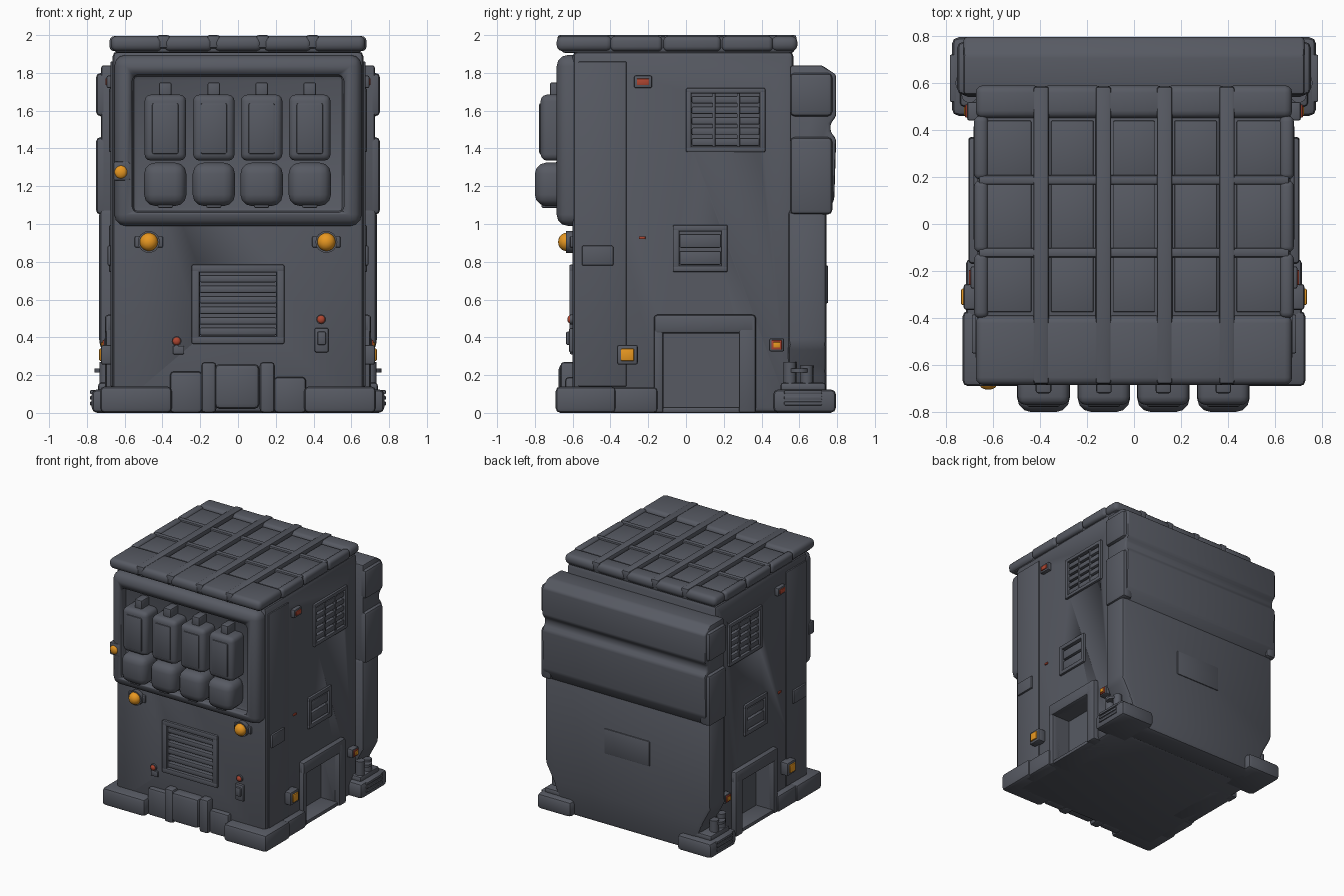
import bpy, bmesh, math
from mathutils import Matrix, Vector

if "Cube" in bpy.data.objects:
    bpy.data.objects.remove(bpy.data.objects["Cube"])


def material(name, rgb):
    m = bpy.data.materials.new(name)
    m.diffuse_color = (*rgb, 1)
    m.use_nodes = True
    m.node_tree.nodes["Principled BSDF"].inputs["Base Color"].default_value = m.diffuse_color
    return m


GREY = material("dark grey metal", (0.095, 0.102, 0.124))
ORANGE = material("orange lamp", (0.80, 0.31, 0.015))
RED = material("red lamp", (0.42, 0.06, 0.03))


def add(name, bm, mat=GREY):
    bmesh.ops.recalc_face_normals(bm, faces=bm.faces)
    me = bpy.data.meshes.new(name)
    bm.to_mesh(me)
    bm.free()
    me.materials.append(mat)
    ob = bpy.data.objects.new(name, me)
    bpy.context.collection.objects.link(ob)
    bpy.ops.object.select_all(action='DESELECT')
    bpy.context.view_layer.objects.active = ob
    ob.select_set(True)
    bpy.ops.object.shade_smooth_by_angle(angle=math.radians(40))
    return ob


def bevel_all(bm, r, seg=2):
    if r:
        bmesh.ops.bevel(bm, geom=bm.edges[:], offset=r, segments=seg, profile=0.5, affect='EDGES')


def box(name, x0, x1, y0, y1, z0, z1, r=0.01, mat=GREY, seg=2):
    bm = bmesh.new()
    bmesh.ops.create_cube(bm, size=1)
    for v in bm.verts:
        v.co = Vector(((x0 + x1) / 2 + v.co.x * (x1 - x0), (y0 + y1) / 2 + v.co.y * (y1 - y0),
                       (z0 + z1) / 2 + v.co.z * (z1 - z0)))
    bevel_all(bm, r, seg)
    return add(name, bm, mat)


# Wall-mounted box: u along the wall, v up, d outward from the model's axis
def wall(face, name, u0, u1, v0, v1, d0, d1, r=0.006, mat=GREY):
    if face == 'front':
        return box(name, u0, u1, -d1, -d0, v0, v1, r, mat)
    if face == 'right':
        return box("right_" + name, d0, d1, u0, u1, v0, v1, r, mat)
    return box("left_" + name, -d1, -d0, u0, u1, v0, v1, r, mat)


def prism(name, pts, plane, a, b, r=0.02):
    to3 = (lambda p, t: (t, p[0], p[1])) if plane == 'yz' else (lambda p, t: (p[0], t, p[1]))
    bm = bmesh.new()
    f = bm.faces.new([bm.verts.new(to3(p, a)) for p in pts])
    ext = bmesh.ops.extrude_face_region(bm, geom=[f])['geom']
    shift = Vector(to3((0, 0), b - a))
    bmesh.ops.translate(bm, vec=shift, verts=[g for g in ext if isinstance(g, bmesh.types.BMVert)])
    bmesh.ops.recalc_face_normals(bm, faces=bm.faces)
    bevel_all(bm, r)
    return add(name, bm)


def rod(name, c, rad, depth, axis='Z', mat=GREY, sides=16):
    bm = bmesh.new()
    bmesh.ops.create_cone(bm, cap_ends=True, segments=sides, radius1=rad, radius2=rad, depth=depth)
    rot = {'Z': Matrix(), 'Y': Matrix.Rotation(math.pi / 2, 4, 'X'), 'X': Matrix.Rotation(math.pi / 2, 4, 'Y')}[axis]
    bm.transform(Matrix.Translation(c) @ rot)
    return add(name, bm, mat)


def ball(name, c, scale, mat):
    bm = bmesh.new()
    bmesh.ops.create_uvsphere(bm, u_segments=16, v_segments=10, radius=1)
    bm.transform(Matrix.Translation(c) @ Matrix.Diagonal((*scale, 1)))
    return add(name, bm, mat)


def cut(ob, cutter):
    m = ob.modifiers.new("cut", 'BOOLEAN')
    m.object, m.operation, m.solver = cutter, 'DIFFERENCE', 'EXACT'
    # cut before the smoothing modifier, if there is one
    bpy.context.view_layer.objects.active = ob
    bpy.ops.object.modifier_apply(modifier=m.name)
    bpy.data.objects.remove(cutter)


def vent(face, name, u0, u1, v0, v1, d, n, rim=0.03):
    t = d + 0.018
    for k, (a, b, c, e) in enumerate([(u0, u1, v0, v0 + rim), (u0, u1, v1 - rim, v1),
                                      (u0, u0 + rim, v0, v1), (u1 - rim, u1, v0, v1)]):
        wall(face, f"{name}_frame_{k}", a, b, c, e, d - 0.02, t, 0.008)
    step = (v1 - v0 - 2 * rim) / n
    for k in range(n):
        v = v0 + rim + k * step
        wall(face, f"{name}_slat_{k}", u0 + rim, u1 - rim, v + 0.004, v + step - 0.012, d - 0.035, d + 0.006, 0.008)


# Main body with recesses cut for doors and vents
body = box("body", -0.665, 0.665, -0.60, 0.57, 0.0, 1.915, 0.03)
cut(body, box("cutter", -0.2, 0.2, -0.7, -0.565, 0.4, 0.75, 0))
for s in (-1, 1):
    a, b = sorted((s * 0.54, s * 0.8))
    cut(body, box("cutter", a, b, -0.12, 0.28, 0.025, 0.42, 0))
    a, b = sorted((s * 0.63, s * 0.8))
    cut(body, box("cutter", a, b, 0.03, 0.39, 1.41, 1.69, 0))
    cut(body, box("cutter", a, b, -0.04, 0.19, 0.78, 0.96, 0))

# Front upper housing with sunken bay
housing = box("front_housing", -0.655, 0.655, -0.685, -0.50, 0.99, 1.895, 0.06, seg=3)
cut(housing, box("cutter", -0.56, 0.56, -0.8, -0.625, 1.06, 1.79, 0.03))

# Four canisters in the bay
for i, x in enumerate((-0.385, -0.128, 0.125, 0.38)):
    box(f"canister_top_{i}", x - 0.11, x + 0.11, -0.77, -0.60, 1.335, 1.685, 0.035, seg=3)
    box(f"canister_panel_{i}", x - 0.07, x + 0.07, -0.778, -0.74, 1.37, 1.64, 0.01)
    box(f"canister_bottom_{i}", x - 0.112, x + 0.112, -0.80, -0.60, 1.095, 1.325, 0.06, seg=3)
    box(f"canister_clip_{i}", x - 0.033, x + 0.033, -0.72, -0.60, 1.66, 1.75, 0.01)
    box(f"lamp_holder_{i}", x - 0.04, x + 0.04, -0.765, -0.68, 1.085, 1.155, 0.008)
    box(f"canister_lamp_{i}", x - 0.026, x + 0.026, -0.772, -0.70, 1.105, 1.135, 0.004, RED)

# Front lamps
for x in (-0.472, 0.468):
    rod("headlamp_ring", (x, -0.61, 0.905), 0.058, 0.05, 'Y')
    box("headlamp_bracket", x - 0.075, x + 0.075, -0.615, -0.58, 0.875, 0.935, 0.008)
    ball("headlamp_dome", (x, -0.635, 0.905), (0.048, 0.042, 0.048), ORANGE)
box("corner_lamp_holder", -0.66, -0.57, -0.69, -0.62, 1.23, 1.33, 0.01)
ball("corner_lamp", (-0.62, -0.685, 1.275), (0.035, 0.02, 0.035), ORANGE)
for x, z in ((0.44, 0.495), (-0.325, 0.38)):
    rod("small_lamp_base", (x, -0.60, z), 0.026, 0.03, 'Y')
    ball("small_lamp", (x, -0.612, z), (0.022, 0.016, 0.022), RED)
box("switch_plate", 0.405, 0.48, -0.62, -0.58, 0.32, 0.45, 0.01)
box("switch", 0.42, 0.465, -0.635, -0.60, 0.36, 0.43, 0.008)
box("cable_clip", -0.345, -0.285, -0.615, -0.58, 0.31, 0.355, 0.006)
vent('front', "front_vent", -0.245, 0.245, 0.365, 0.785, 0.60, 6, 0.042)

# Front nose block
box("nose", -0.125, 0.115, -0.675, -0.55, 0.02, 0.26, 0.03)
for s in (-1, 1):
    a, b = sorted((s * 0.115, s * 0.195))
    box("nose_cheek", a, b, -0.665, -0.55, 0.0, 0.27, 0.02)
    a, b = sorted((s * 0.19, s * 0.36))
    box("nose_step", a, b, -0.64, -0.55, 0.0, 0.19 if s > 0 else 0.22, 0.02)

# Everything repeated on both side walls
for face, s in (('right', 1), ('left', -1)):
    # corner sheet and rear sheet leave a seam between them
    wall(face, "corner_sheet", -0.57, -0.315, 0.14, 1.86, 0.64, 0.675)
    vent(face, "upper_vent", 0.0, 0.42, 1.38, 1.72, 0.665, 5)
    wall(face, "upper_vent_bar", 0.14, 0.155, 1.40, 1.70, 0.63, 0.676, 0.003)
    wall(face, "upper_vent_bar_2", 0.27, 0.285, 1.40, 1.70, 0.63, 0.676, 0.003)
    vent(face, "middle_vent", -0.07, 0.22, 0.745, 0.995, 0.665, 2, 0.035)
    # doorway frame
    wall(face, "door_lintel", -0.17, 0.37, 0.42, 0.52, 0.62, 0.705, 0.018)
    wall(face, "door_post_front", -0.17, -0.12, 0.0, 0.50, 0.62, 0.70, 0.012)
    wall(face, "door_post_rear", 0.28, 0.37, 0.0, 0.50, 0.62, 0.705, 0.012)
    wall(face, "door_sill", -0.15, 0.35, 0.0, 0.03, 0.5, 0.69, 0.008)
    # lamps
    wall(face, "marker_base", -0.275, -0.18, 1.72, 1.785, 0.65, 0.695, 0.008)
    wall(face, "marker_lamp", -0.26, -0.195, 1.735, 1.77, 0.68, 0.702, 0.004, RED)
    wall(face, "tiny_lamp", -0.25, -0.215, 0.92, 0.935, 0.65, 0.675, 0.003, RED)
    wall(face, "side_lamp_base", -0.365, -0.255, 0.255, 0.36, 0.65, 0.725, 0.012)
    wall(face, "side_lamp", -0.345, -0.275, 0.275, 0.34, 0.70, 0.735, 0.006, ORANGE)
    wall(face, "rear_lamp_base", 0.44, 0.52, 0.325, 0.395, 0.64, 0.71, 0.01)
    wall(face, "rear_lamp_rim", 0.452, 0.508, 0.335, 0.385, 0.69, 0.718, 0.004, RED)
    wall(face, "rear_lamp", 0.462, 0.498, 0.345, 0.375, 0.70, 0.724, 0.004, ORANGE)
    wall(face, "service_hatch", -0.55, -0.385, 0.78, 0.885, 0.65, 0.69, 0.006)
    # plinth and feet
    a, b = sorted((s * 0.35, s * 0.73))
    box("front_foot", a, b, -0.69, -0.37, 0.0, 0.14, 0.025)
    a, b = sorted((s * 0.60, s * 0.715))
    box("side_plinth", a, b, -0.45, -0.15, 0.0, 0.135, 0.02)
    a, b = sorted((s * 0.47, s * 0.775))
    box("rear_foot", a, b, 0.46, 0.795, 0.0, 0.125, 0.03)
    box("rear_foot_cap", min(s * 0.56, s * 0.74), max(s * 0.56, s * 0.74), 0.50, 0.74, 0.11, 0.16, 0.015)
    for y, h in ((0.55, 0.25), (0.64, 0.23)):
        rod("foot_bolt", (s * 0.70, y, h / 2 + 0.02), 0.034, h)
    rod("foot_bolt_cap", (s * 0.71, 0.60, 0.225), 0.05, 0.02)
    for z in (0.04, 0.07, 0.10):
        box("foot_rib", min(s * 0.75, s * 0.783), max(s * 0.75, s * 0.783), 0.52, 0.72, z, z + 0.02, 0.004)

# Rear pack: stepped upper block and tapered lower tank
prism("rear_pack_upper", [(0.55, 1.84), (0.72, 1.84), (0.795, 1.79), (0.795, 1.57), (0.765, 1.53),
                          (0.765, 1.49), (0.795, 1.45), (0.785, 1.13), (0.74, 1.04), (0.55, 1.04)],
      'yz', -0.725, 0.725, 0.014)
for s in (-1, 1):
    for z0, z1 in ((1.57, 1.80), (1.05, 1.46)):
        a, b = sorted((s * 0.66, s * 0.752))
        box("rear_pack_corner", a, b, 0.55, 0.775, z0, z1, 0.025)
prism("rear_pack_lower", [(-0.735, 1.08), (0.735, 1.08), (0.735, 0.36), (0.66, 0.22), (0.58, 0.0),
                          (-0.58, 0.0), (-0.66, 0.22), (-0.735, 0.36)], 'xz', 0.54, 0.745, 0.03)
box("rear_plate", -0.2, 0.2, 0.70, 0.752, 0.58, 0.78, 0.006)

# Roof: slab, outer cushions, ribs and sunken tiles
box("roof_slab", -0.655, 0.655, -0.66, 0.575, 1.905, 1.965, 0.02)
xs = (-0.675, -0.395, -0.13, 0.13, 0.395, 0.675)
for i in range(5):
    a, b = xs[i] + 0.002, xs[i + 1] - 0.002
    box(f"roof_front_cushion_{i}", a, b, -0.685, -0.39, 1.915, 1.996, 0.032, seg=3)
    box(f"roof_back_cushion_{i}", a, b, 0.45, 0.59, 1.915, 1.994, 0.032, seg=3)
    for j, (c, d) in enumerate(((-0.375, -0.135), (-0.11, 0.175), (0.20, 0.44))):
        box(f"roof_tile_{i}_{j}", a + 0.04, b - 0.04, c, d, 1.94, 1.978, 0.006)
for s in (-1, 1):
    for k, (c, d) in enumerate(((-0.4, -0.125), (-0.12, 0.185), (0.19, 0.46))):
        a, b = sorted((s * 0.62, s * 0.68))
        box(f"roof_side_cushion_{k}", a, b, c, d, 1.915, 1.994, 0.024, seg=3)
for x in xs[1:5]:
    box("roof_rib_long", x - 0.033, x + 0.033, -0.68, 0.585, 1.93, 2.0, 0.012)
for y in (-0.122, 0.188):
    box("roof_rib_cross", -0.66, 0.66, y - 0.02, y + 0.02, 1.93, 1.992, 0.01)
